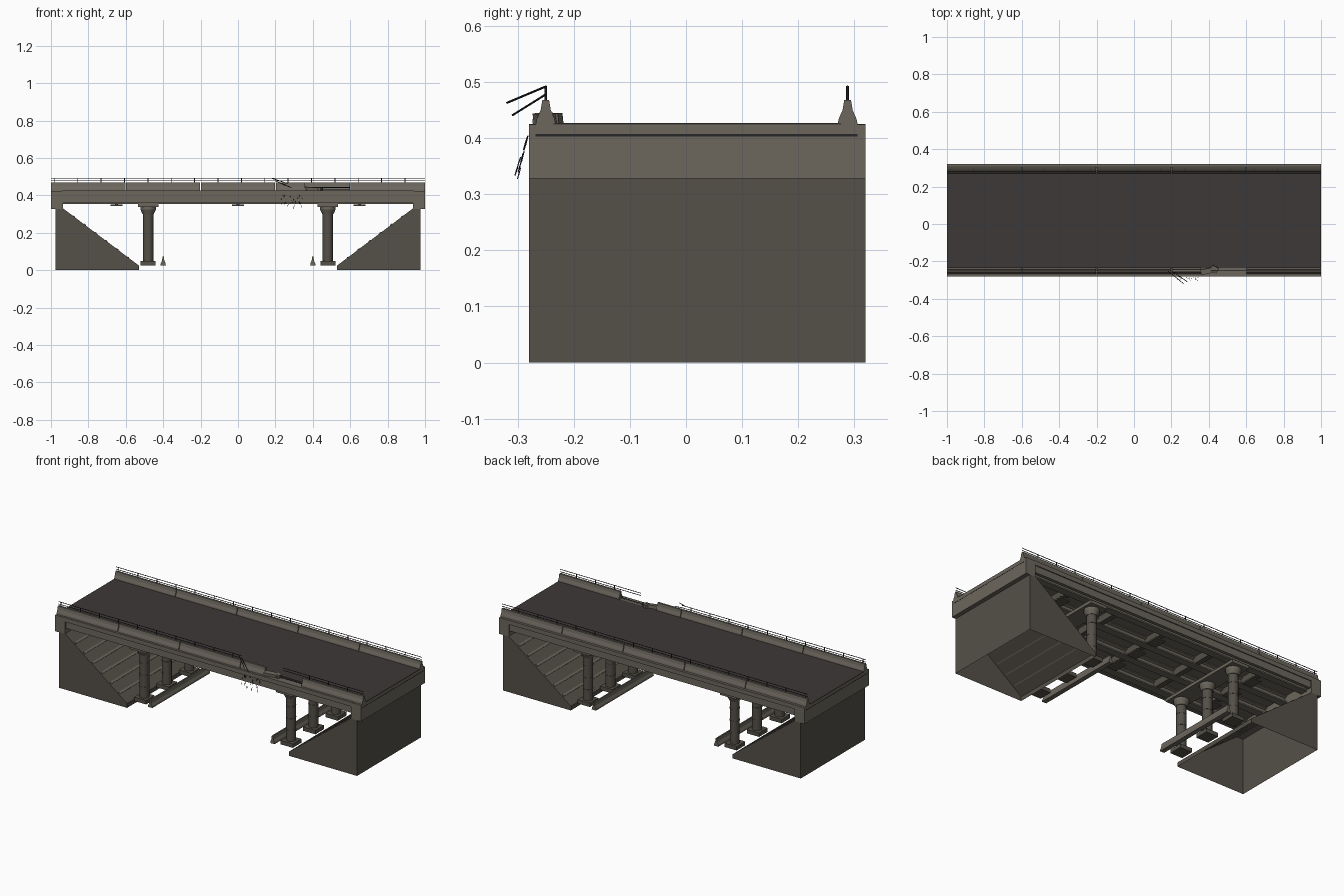
import bpy, bmesh, math, random
from mathutils import Vector

if "Cube" in bpy.data.objects:
    bpy.data.objects.remove(bpy.data.objects["Cube"])
random.seed(4)
YC = 0.02  # deck centre line


def mat(name, c):
    m = bpy.data.materials.new(name)
    m.diffuse_color = (*c, 1)
    m.use_nodes = True
    m.node_tree.nodes["Principled BSDF"].inputs["Base Color"].default_value = m.diffuse_color
    return m


CONC = mat("concrete", (0.15, 0.135, 0.11))
DARK = mat("dark_concrete", (0.09, 0.08, 0.065))
ROAD = mat("asphalt", (0.045, 0.04, 0.038))
STEEL = mat("steel", (0.02, 0.02, 0.02))


def finish(name, bm, m):
    bmesh.ops.recalc_face_normals(bm, faces=bm.faces)
    me = bpy.data.meshes.new(name)
    bm.to_mesh(me)
    bm.free()
    me.materials.append(m)
    o = bpy.data.objects.new(name, me)
    bpy.context.collection.objects.link(o)
    return o


def box(name, x, y, z, m):
    return prism(name, [(x[0], z[0]), (x[1], z[0]), (x[1], z[1]), (x[0], z[1])], 'Y', y, m)


def prism(name, pts, axis, span, m, skip=()):
    """Extrude a closed profile along Y (pts = x,z) or X (pts = y,z)."""
    bm = bmesh.new()
    put = (lambda p, t: (p[0], t, p[1])) if axis == 'Y' else (lambda p, t: (t, p[0], p[1]))
    a, b = [[bm.verts.new(put(p, t)) for p in pts] for t in span]
    n = len(pts)
    bm.faces.new(a)
    bm.faces.new(b)
    for i in range(n):
        if i not in skip:
            j = (i + 1) % n
            bm.faces.new((a[i], a[j], b[j], b[i]))
    return finish(name, bm, m)


def rod(name, p, q, r, m, sides=6, r2=None):
    p, q = Vector(p), Vector(q)
    bm = bmesh.new()
    bmesh.ops.create_cone(bm, cap_ends=True, segments=sides, radius1=r,
                          radius2=r if r2 is None else r2, depth=(q - p).length)
    bm.transform((q - p).to_track_quat('Z', 'Y').to_matrix().to_4x4())
    bmesh.ops.translate(bm, verts=bm.verts, vec=(p + q) / 2)
    o = finish(name, bm, m)
    if sides > 8:
        for f in o.data.polygons:
            f.use_smooth = len(f.vertices) == 4
    return o


# Deck, road surface and side fascias
box("deck_slab", (-1, 1), (-0.28, 0.32), (0.40, 0.424), CONC)
box("road_surface", (-1, 1), (-0.236, 0.276), (0.424, 0.427), ROAD)
for s in (-1, 1):
    prof = [(0.30, 0.425), (0.30, 0.408), (0.294, 0.402), (0.294, 0.36), (0.275, 0.36), (0.275, 0.425)]
    prism("fascia", [(YC + s * y, z) for y, z in prof], 'X', (-0.94, 0.94), CONC)

# I-shaped girders and cross diaphragms
half = [(0.022, 0.355), (0.022, 0.363), (0.007, 0.369), (0.007, 0.388), (0.022, 0.394), (0.022, 0.402)]
for gy in (-0.22, -0.06, 0.10, 0.26):
    prism("girder", [(gy + a, z) for a, z in half] + [(gy - a, z) for a, z in half[::-1]],
          'X', (-0.94, 0.94), CONC)
for x in (-0.65, -0.325, 0, 0.325, 0.65):
    box("diaphragm", (x - 0.015, x + 0.015), (-0.22, 0.26), (0.36, 0.401), DARK)
for x in (-0.65, 0, 0.65):
    for y in (-0.14, 0.02, 0.18):
        box("soffit_plate", (x - 0.032, x + 0.032), (y - 0.04, y + 0.04), (0.344, 0.352), DARK)
        box("plate_hanger", (x - 0.008, x + 0.008), (y - 0.008, y + 0.008), (0.35, 0.365), DARK)

# Abutments, paved slopes, piers (mirrored about x = 0)
for s in (-1, 1):
    box("end_cap", sorted((s * 0.935, s)), (-0.28, 0.32), (0.328, 0.424), CONC)
    box("expansion_joint", sorted((s * 0.995, s * 1.0005)), (-0.268, 0.306), (0.403, 0.407), STEEL)
    # hollow, open underneath
    prof = [(0.975, 0), (0.975, 0.33), (0.935, 0.33), (0.53, 0.025), (0.53, 0)]
    prism("abutment", [(s * x, z) for x, z in prof], 'Y', (-0.28, 0.32), DARK, skip=(4,))
    for k in range(1, 7):
        t = k / 7
        x, z = 0.935 - 0.405 * t, 0.33 - 0.305 * t
        strip = [(x - 0.005, z - 0.004), (x + 0.005, z + 0.004), (x + 0.003, z + 0.006), (x - 0.007, z - 0.001)]
        prism("slope_joint", [(s * a, b) for a, b in strip], 'Y', (-0.27, 0.31), CONC)
    px = s * 0.48
    box("pier_cap_beam", (px - 0.055, px + 0.055), (-0.25, 0.29), (0.337, 0.355), CONC)
    for y in (-0.19, 0.02, 0.23):
        rod("column", (px, y, 0.045), (px, y, 0.305), 0.027, DARK, 16)
        for z in (0.11, 0.18, 0.25):
            rod("column_band", (px, y, z), (px, y, z + 0.004), 0.0285, DARK, 16)
        rod("column_capital", (px, y, 0.30), (px, y, 0.325), 0.03, CONC, 16, 0.042)
        rod("column_collar", (px, y, 0.325), (px, y, 0.338), 0.042, CONC, 16)
        box("footing", (px - 0.04, px + 0.04), (y - 0.04, y + 0.04), (0.025, 0.048), DARK)
    bx = s * 0.40
    w = [(0.014, 0.026), (0.013, 0.036), (0.006, 0.05), (0.004, 0.072)]
    prism("ground_barrier", [(bx + a, z) for a, z in w] + [(bx - a, z) for a, z in w[::-1]],
          'Y', (-0.25, 0.29), CONC)

# Parapets in segments, with one broken segment on the front side
wall = [(0.018, 0.424), (0.016, 0.434), (0.009, 0.45), (0.006, 0.468)]


def parapet(y, x0, x1):
    prism("parapet", [(y + a, z) for a, z in wall] + [(y - a, z) for a, z in wall[::-1]],
          'X', (x0, x1), CONC)


for y in (-0.25, 0.288):
    for i in range(5):
        x0, x1 = -1 + 0.4 * i, -0.6 + 0.4 * i
        if y < 0 and i == 3:
            x1 = 0.36
        parapet(y, x0 + 0.002 * (i > 0), x1 - 0.002 * (i < 4))
    # Handrail posts and rails; the front rail is torn open
    spans = [(-1, 0.2), (0.47, 1)] if y < 0 else [(-1, 1)]
    for a, b in spans:
        for z in (0.478, 0.492):
            rod("handrail", (a, y, z), (b, y, z), 0.002, STEEL)
    for k in range(16):
        x = -0.985 + 0.125 * k + 0.003
        if y > 0 or x < 0.2 or x > 0.6:
            rod("rail_post", (x, y, 0.466), (x, y, 0.493), 0.0025, STEEL)

# Bent rail ends, fallen lump and hanging reinforcement
rod("bent_rail_upper", (0.18, -0.25, 0.492), (0.265, -0.319, 0.463), 0.002, STEEL)
rod("bent_rail_lower", (0.2, -0.25, 0.478), (0.285, -0.309, 0.441), 0.002, STEEL)
for cx, cy, cz, sx, sy, sz, r in ((0.40, -0.25, 0.435, 0.09, 0.028, 0.018, 0.2),
                                  (0.43, -0.242, 0.434, 0.04, 0.03, 0.018, -0.5),
                                  (0.37, -0.256, 0.43, 0.03, 0.02, 0.01, 0.7)):
    o = box("broken_lump", (-sx / 2, sx / 2), (-sy / 2, sy / 2), (-sz / 2, sz / 2), CONC)
    o.location, o.rotation_euler = (cx, cy, cz), (0.1, 0.03, r)
for z in (0.432, 0.442):
    rod("exposed_bar", (0.35, -0.25, z), (0.60, -0.25, z), 0.0015, STEEL)
for k in range(24):
    x, t = random.uniform(0.22, 0.34), random.uniform(0, 0.85)
    slope = random.uniform(0.7, 1.05)
    f = lambda u: (x + 0.01 * u, -0.28 - 0.03 * u * slope, 0.41 - 0.09 * u)
    rod("loose_bar", f(t), f(t + 0.15), 0.001, STEEL, 4)
